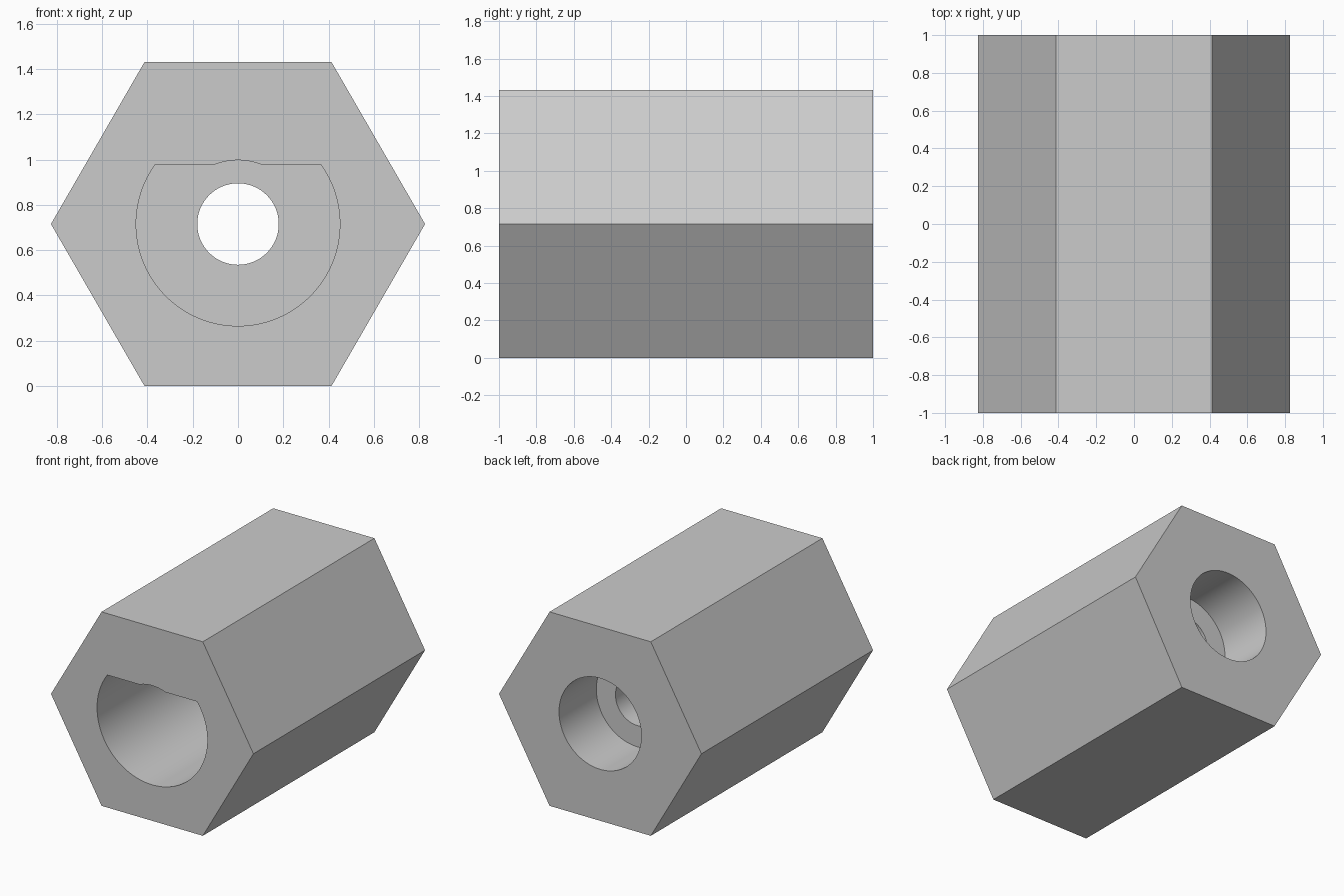
import bpy
import bmesh
import math

cube = bpy.data.objects.get("Cube")
if cube:
    bpy.data.objects.remove(cube, do_unlink=True)

ACROSS_CORNERS = 0.826
MID_Z = ACROSS_CORNERS * math.cos(math.pi / 6)
FRONT, BACK = -1.0, 1.0
OVERSHOOT = 0.1

gray = bpy.data.materials.new("gray")
gray.use_nodes = True
color = (0.6, 0.6, 0.6, 1)
gray.diffuse_color = color
gray.node_tree.nodes["Principled BSDF"].inputs["Base Color"].default_value = color


def arc(radius, start, end, steps):
    """Points on an arc around the axis, as (x, z) offsets."""
    angles = [start + (end - start) * i / steps for i in range(steps + 1)]
    return [(radius * math.cos(a), radius * math.sin(a)) for a in angles]


def circle(radius, sides):
    return arc(radius, 0, math.tau, sides)[:-1]


def prism(name, profile, y0, y1):
    """Extrude an (x, z) profile along y."""
    bm = bmesh.new()
    face = bm.faces.new([bm.verts.new((x, y0, z + MID_Z)) for x, z in profile])
    result = bmesh.ops.extrude_face_region(bm, geom=[face])
    moved = [v for v in result["geom"] if isinstance(v, bmesh.types.BMVert)]
    bmesh.ops.translate(bm, verts=moved, vec=(0, y1 - y0, 0))
    bmesh.ops.recalc_face_normals(bm, faces=bm.faces)
    mesh = bpy.data.meshes.new(name)
    bm.to_mesh(mesh)
    bm.free()
    mesh.materials.append(gray)
    obj = bpy.data.objects.new(name, mesh)
    bpy.context.collection.objects.link(obj)
    return obj


# Hexagonal body
body = prism("hex_body", circle(ACROSS_CORNERS, 6), FRONT, BACK)

# Front socket: round with a flat on top, relieved by a shallow arc
SOCKET, RELIEF, FLAT = 0.45, 0.282, 0.262
flat_angle = math.asin(FLAT / SOCKET)
relief_angle = math.asin(FLAT / RELIEF)
socket = (arc(SOCKET, math.pi - flat_angle, math.tau + flat_angle, 96)
          + arc(RELIEF, relief_angle, math.pi - relief_angle, 16))

# Socket, rear counterbore and the small hole joining them
SOCKET_FLOOR, REAR_FLOOR = 0.2, 0.565
cutters = [
    prism("socket_cutter", socket, FRONT - OVERSHOOT, SOCKET_FLOOR),
    prism("rear_bore_cutter", circle(0.336, 96), REAR_FLOOR, BACK + OVERSHOOT),
    prism("through_hole_cutter", circle(0.18, 64),
          SOCKET_FLOOR - OVERSHOOT, REAR_FLOOR + OVERSHOOT),
]

bpy.ops.object.select_all(action="DESELECT")
bpy.context.view_layer.objects.active = body
body.select_set(True)
for cutter in cutters:
    cut = body.modifiers.new(cutter.name, "BOOLEAN")
    cut.operation = "DIFFERENCE"
    cut.solver = "EXACT"
    cut.object = cutter
    bpy.ops.object.modifier_apply(modifier=cut.name)
    bpy.data.objects.remove(cutter, do_unlink=True)

# Smooth bores, crisp edges
bpy.ops.object.shade_smooth_by_angle(angle=math.radians(20))
